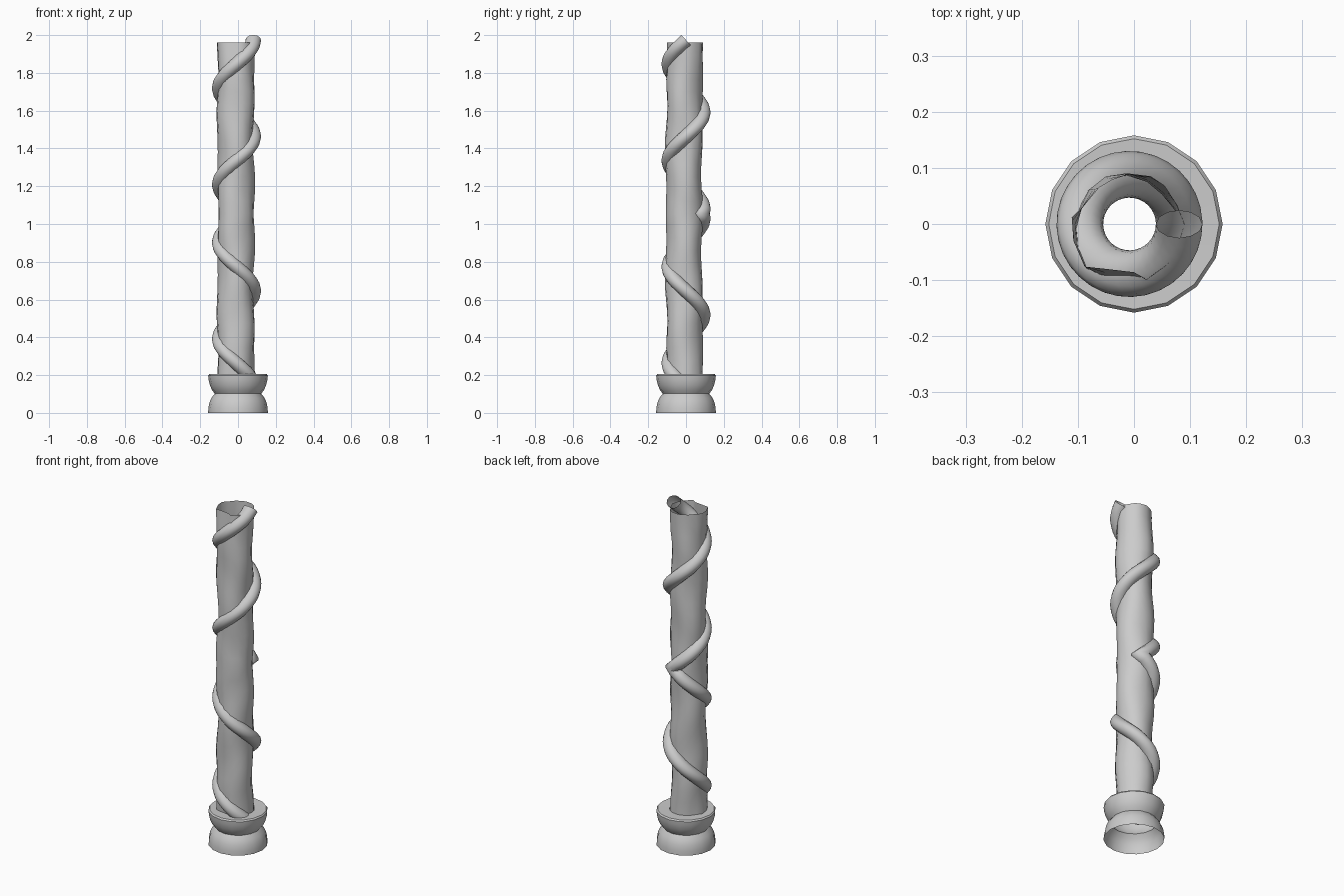
import bpy
import math
from mathutils import Vector

if "Cube" in bpy.data.objects:
    bpy.data.objects.remove(bpy.data.objects["Cube"])

MID = 1.055          # the upper half is mirrored to the lower half here
PITCH = 0.51


def skin(name, rings, angle):
    """Join closed rings of points into an open tube."""
    n = len(rings[0])
    verts = [p for ring in rings for p in ring]
    faces = []
    for i in range(len(rings) - 1):
        for j in range(n):
            k = (j + 1) % n
            faces.append((i * n + j, i * n + k, (i + 1) * n + k, (i + 1) * n + j))
    mesh = bpy.data.meshes.new(name)
    mesh.from_pydata(verts, [], faces)
    obj = bpy.data.objects.new(name, mesh)
    bpy.context.collection.objects.link(obj)
    bpy.ops.object.select_all(action='DESELECT')
    obj.select_set(True)
    bpy.context.view_layer.objects.active = obj
    bpy.ops.object.mode_set(mode='EDIT')
    bpy.ops.mesh.select_all(action='SELECT')
    bpy.ops.mesh.normals_make_consistent(inside=False)
    bpy.ops.object.mode_set(mode='OBJECT')
    bpy.ops.object.shade_smooth_by_angle(angle=math.radians(angle))
    return obj


def mirror_up(obj):
    """Mirror a half across the middle plane of the column."""
    pivot = bpy.data.objects.new(obj.name + "_mirror_centre", None)
    pivot.location.z = MID
    pivot.hide_render = True
    bpy.context.collection.objects.link(pivot)
    mod = obj.modifiers.new("mirror", 'MIRROR')
    mod.use_axis = (False, False, True)
    mod.mirror_object = pivot
    mod.merge_threshold = 0.0005


# Base: waisted stone foot, 16 sided
profile = [(0.158, 0), (0.157, 0.025), (0.151, 0.055), (0.14, 0.08), (0.123, 0.102),
           (0.138, 0.122), (0.149, 0.147), (0.156, 0.175), (0.158, 0.197),
           (0.152, 0.205), (0.088, 0.203)]
rings = [[(r * math.cos(a), r * math.sin(a), z)
          for a in (math.tau * j / 16 for j in range(16))] for r, z in profile]
skin("base", rings, 40)

# Trunk: hollow uneven column, from irregular rim up to the middle seam
rim = [(0.09, 0), (0.075, 0.035), (0.055, 0.068), (0.03, 0.085), (-0.01, 0.09),
       (-0.04, 0.078), (-0.062, 0.065), (-0.087, 0.035), (-0.111, 0.012),
       (-0.108, -0.03), (-0.088, -0.076), (-0.05, -0.08), (0.0, -0.086),
       (0.022, -0.1), (0.06, -0.072), (0.08, -0.035)]
rings = []
for i in range(15):
    t = i / 14
    z = 0.15 + (MID - 0.15) * t
    ring = []
    for j, (x, y) in enumerate(rim):
        a = math.tau * j / 16
        r = (0.096 + 0.004 * math.sin(3 * a + 9 * t)
             + 0.004 * math.sin(2 * a - 15 * t + 1))
        w = max(0, 1 - t * 4)
        cx, cy = -0.012 + r * math.cos(a), -0.01 + r * math.sin(a)
        ring.append((cx + (x - cx) * w, cy + (y - cy) * w, z))
    rings.append(ring)
mirror_up(skin("trunk", rings, 60))

# Vine: round stem winding around the trunk, reversing at the middle
R, TUBE, Z0, SIDES = 0.0885, 0.0415, 0.136, 12
turns = (MID - Z0) / PITCH
steps = 58
rings = []
for i in range(steps + 1):
    a = -math.tau * turns * i / steps
    radial = Vector((math.cos(a), math.sin(a), 0))
    tangent = Vector((R * math.sin(a), -R * math.cos(a), PITCH / math.tau)).normalized()
    side = tangent.cross(radial)
    centre = Vector((-0.008, 0, Z0 + PITCH * turns * i / steps)) + radial * R
    ring = []
    for j in range(SIDES):
        b = math.tau * j / SIDES
        p = centre + radial * TUBE * math.cos(b) + side * TUBE * 0.88 * math.sin(b)
        if i == steps:               # slide the last ring along the stem to the seam
            p += tangent * ((MID - p.z) / tangent.z)
        elif p.z > MID:
            p.z = MID
        ring.append(p)
    rings.append(ring)
mirror_up(skin("vine", rings, 50))
